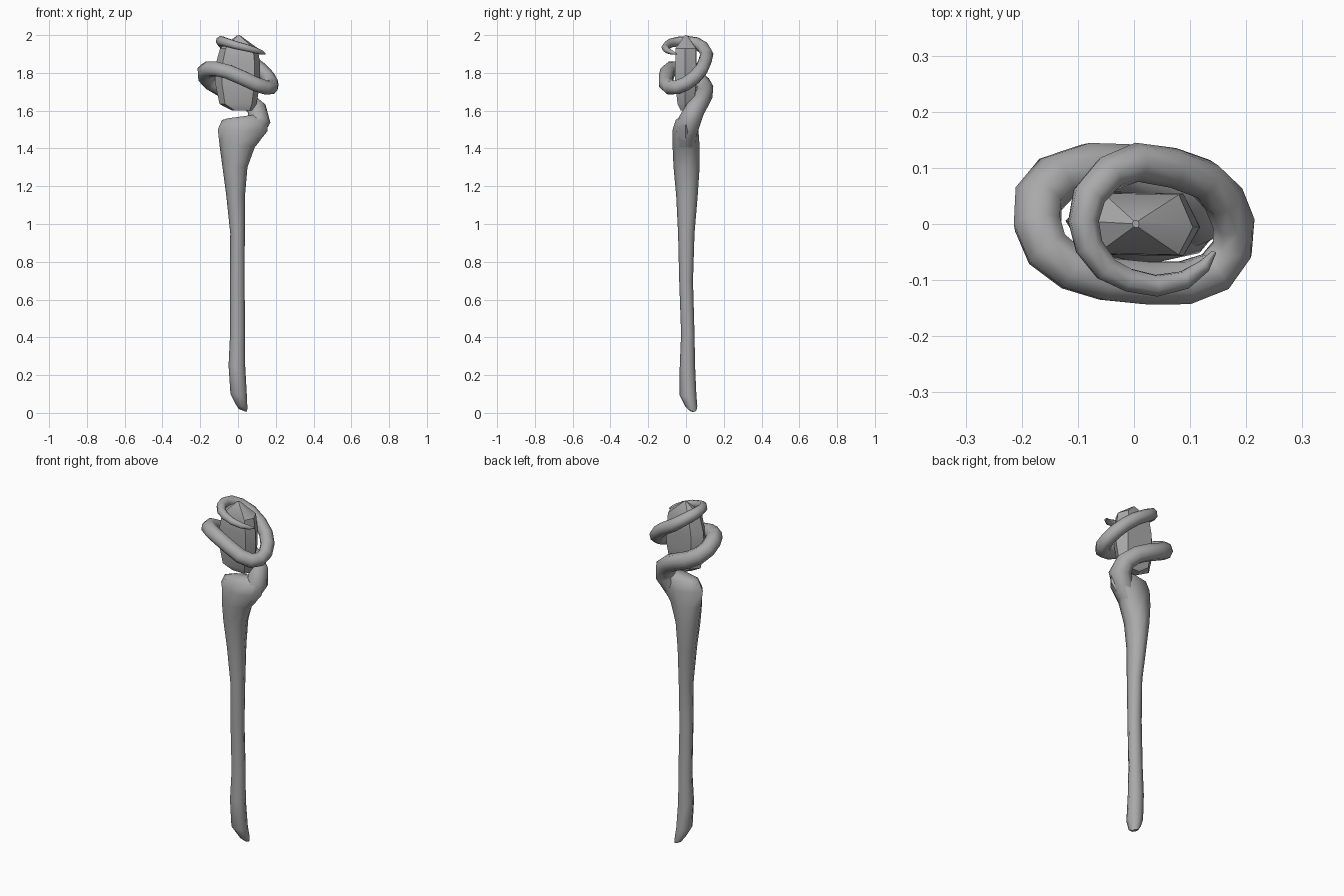
import bpy, bmesh
from math import cos, sin, pi
from mathutils import Vector

# Dark grey surface shared by every part
grey = bpy.data.materials.new("dark_grey")
grey.diffuse_color = (0.4, 0.4, 0.4, 1)


def loft(name, rings, angle=0.9):
    """Skin a list of closed vertex rings and cap both ends."""
    bm = bmesh.new()
    rows = [[bm.verts.new(p) for p in r] for r in rings]
    n = len(rows[0])
    for a, b in zip(rows, rows[1:]):
        for i in range(n):
            j = (i + 1) % n
            bm.faces.new((a[i], a[j], b[j], b[i]))
    bm.faces.new(rows[0][::-1])
    bm.faces.new(rows[-1])
    bmesh.ops.recalc_face_normals(bm, faces=bm.faces)
    me = bpy.data.meshes.new(name)
    bm.to_mesh(me)
    bm.free()
    me.materials.append(grey)
    ob = bpy.data.objects.new(name, me)
    bpy.context.collection.objects.link(ob)
    bpy.context.view_layer.objects.active = ob
    ob.select_set(True)
    bpy.ops.object.shade_smooth_by_angle(angle=angle)
    ob.select_set(False)
    return ob


def tube(name, path, sides=8):
    """Sweep a circle of varying radius along points (x, y, z, r)."""
    pts = [Vector(p[:3]) for p in path]
    rings, side = [], Vector((0, 1, 0))
    for i, p in enumerate(pts):
        t = (pts[min(i + 1, len(pts) - 1)] - pts[max(i - 1, 0)]).normalized()
        side = (side - t * side.dot(t)).normalized()
        up = t.cross(side)
        r = path[i][3]
        rings.append([p + r * (cos(2 * pi * k / sides) * side + sin(2 * pi * k / sides) * up)
                      for k in range(sides)])
    return loft(name, rings)


# Shaft: x min, x max, y min, y max, height at left, height at right
shaft = [(0.005, 0.045, 0.02, 0.055, 0.02, 0.005), (-0.015, 0.05, -0.005, 0.06, 0.05, 0.02),
         (-0.04, 0.047, -0.035, 0.055, 0.10, 0.09), (-0.05, 0.038, -0.033, 0.048, 0.25, 0.25),
         (-0.042, 0.037, -0.026, 0.045, 0.42, 0.42), (-0.042, 0.035, -0.036, 0.037, 0.70, 0.70),
         (-0.041, 0.036, -0.042, 0.045, 0.95, 0.95), (-0.062, 0.037, -0.052, 0.062, 1.15, 1.15),
         (-0.082, 0.05, -0.066, 0.072, 1.30, 1.30), (-0.097, 0.09, -0.071, 0.072, 1.41, 1.41),
         (-0.107, 0.155, -0.072, 0.066, 1.50, 1.49), (-0.085, 0.16, -0.055, 0.055, 1.55, 1.55),
         (-0.05, 0.10, -0.03, 0.03, 1.56, 1.58)]
rings = []
for x0, x1, y0, y1, zl, zr in shaft:
    rings.append([((x0 + x1) / 2 + (x1 - x0) / 2 * cos(k * pi / 4),
                   (y0 + y1) / 2 + (y1 - y0) / 2 * sin(k * pi / 4),
                   (zl + zr) / 2 + (zr - zl) / 2 * cos(k * pi / 4)) for k in range(8)])
loft("shaft", rings)

# Tendril growing out of the shaft head and coiling twice round the crystal
tube("tendril", [
    (0.01, 0.0, 1.38, 0.045), (0.07, 0.0, 1.47, 0.055), (0.113, 0.02, 1.55, 0.06),
    (0.10, 0.05, 1.61, 0.052), (0.05, 0.08, 1.655, 0.048), (-0.02, 0.098, 1.69, 0.047),
    (-0.08, 0.10, 1.715, 0.047), (-0.14, 0.08, 1.75, 0.047), (-0.17, 0.045, 1.782, 0.046),
    (-0.172, 0.0, 1.808, 0.045), (-0.155, -0.045, 1.82, 0.043), (-0.11, -0.08, 1.82, 0.041),
    (-0.05, -0.098, 1.805, 0.041), (0.02, -0.105, 1.775, 0.041), (0.09, -0.105, 1.742, 0.041),
    (0.145, -0.085, 1.723, 0.04), (0.175, -0.045, 1.724, 0.039), (0.178, 0.0, 1.743, 0.038),
    (0.16, 0.045, 1.776, 0.038), (0.125, 0.08, 1.815, 0.037), (0.07, 0.10, 1.86, 0.036),
    (0.005, 0.11, 1.90, 0.035), (-0.045, 0.09, 1.935, 0.033), (-0.08, 0.05, 1.96, 0.031),
    (-0.09, 0.005, 1.968, 0.028), (-0.08, -0.04, 1.966, 0.026), (-0.05, -0.08, 1.958, 0.024),
    (-0.01, -0.10, 1.946, 0.022), (0.04, -0.11, 1.934, 0.02), (0.09, -0.10, 1.92, 0.017),
    (0.125, -0.075, 1.908, 0.012), (0.143, -0.05, 1.90, 0.004)])

# Crystal: faceted gem, centre x, half widths and height per level
hexa = [(1, -0.1), (0.75, 0.95), (-0.6, 1), (-1, 0.1), (-0.7, -0.95), (0.75, -1)]
levels = [(0.02, 0.055, 0.028, 1.602), (0.0, 0.098, 0.045, 1.635), (-0.002, 0.12, 0.057, 1.75),
          (0.0, 0.117, 0.057, 1.85), (0.005, 0.10, 0.055, 1.93), (0.003, 0.006, 0.006, 2.0)]
loft("crystal", [[(c + a * u, b * v, z) for u, v in hexa] for c, a, b, z in levels], angle=0.6)
